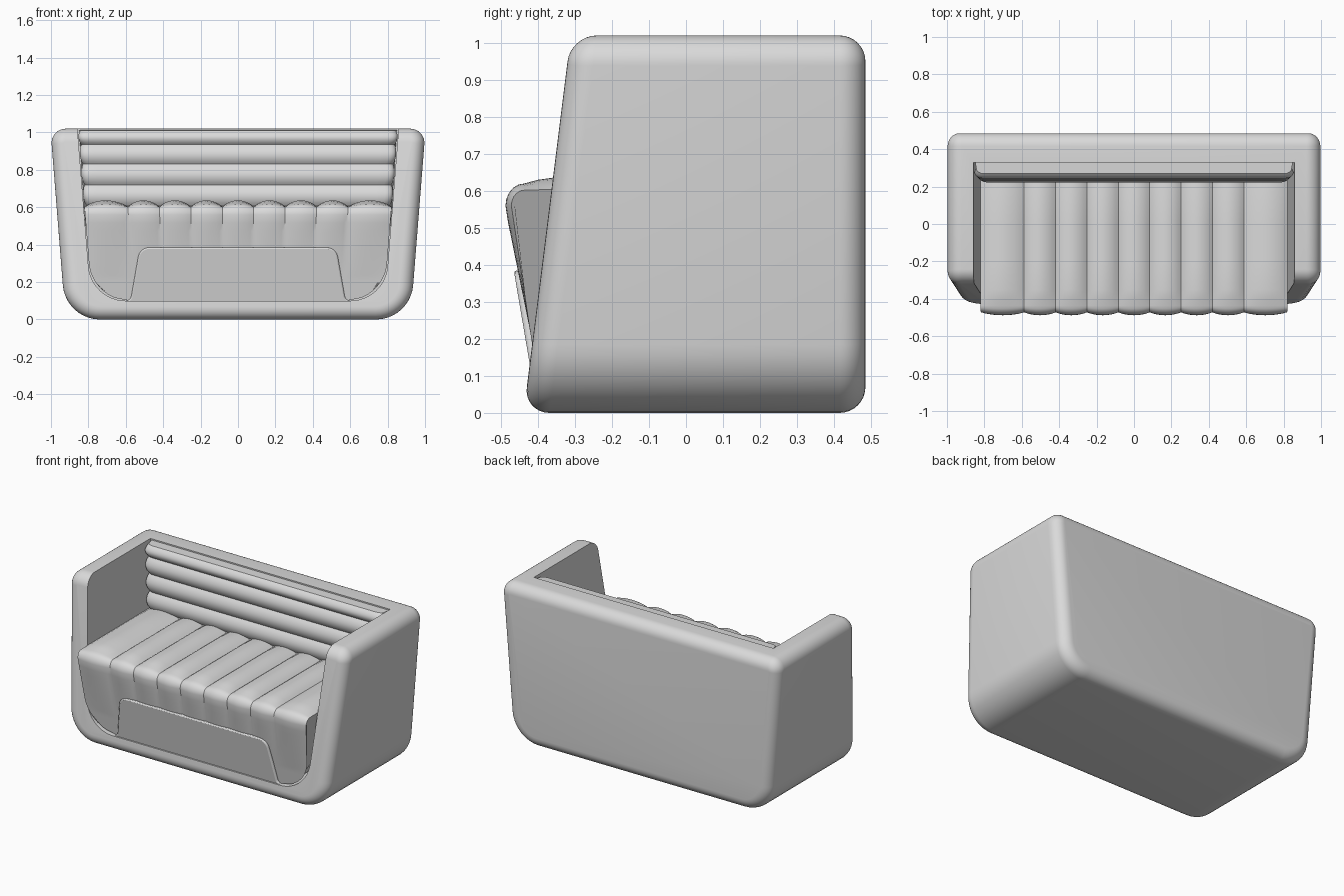
import bpy, bmesh, math
from mathutils import Vector

if "Cube" in bpy.data.objects:
    bpy.data.objects.remove(bpy.data.objects["Cube"])

mat = bpy.data.materials.new("light grey")
mat.diffuse_color = (0.7, 0.7, 0.7, 1)
mat.use_nodes = True
mat.node_tree.nodes["Principled BSDF"].inputs["Base Color"].default_value = mat.diffuse_color


def loft(name, rings):
    """Closed solid through a list of equal-length point loops."""
    bm = bmesh.new()
    vs = [[bm.verts.new(p) for p in r] for r in rings]
    n = len(vs[0])
    for a, b in zip(vs, vs[1:]):
        for i in range(n):
            j = (i + 1) % n
            bm.faces.new((a[i], a[j], b[j], b[i]))
    bm.faces.new(vs[0][::-1])
    bm.faces.new(vs[-1])
    bmesh.ops.recalc_face_normals(bm, faces=bm.faces)
    me = bpy.data.meshes.new(name)
    bm.to_mesh(me)
    bm.free()
    me.materials.append(mat)
    ob = bpy.data.objects.new(name, me)
    bpy.context.collection.objects.link(ob)
    return ob


def rounded(pts, radii, n=10):
    """2D polygon with filleted corners."""
    out = []
    m = len(pts)
    for i in range(m):
        p, a, b = Vector(pts[i]), Vector(pts[i - 1]), Vector(pts[(i + 1) % m])
        R = radii[i]
        if R <= 0:
            out.append(p)
            continue
        da, db = (a - p).normalized(), (b - p).normalized()
        half = math.acos(max(-1, min(1, da.dot(db)))) / 2
        c = p + (da + db).normalized() * R / math.sin(half)
        s, e = p + da * R / math.tan(half) - c, p + db * R / math.tan(half) - c
        a0 = math.atan2(s.y, s.x)
        d = math.atan2(e.y, e.x) - a0
        d = (d + math.pi) % (2 * math.pi) - math.pi
        out += [c + Vector((math.cos(a0 + d * k / n), math.sin(a0 + d * k / n))) * R
                for k in range(n + 1)]
    return out


def activate(ob):
    bpy.ops.object.select_all(action='DESELECT')
    ob.select_set(True)
    bpy.context.view_layer.objects.active = ob


def smooth(ob, deg=35):
    activate(ob)
    bpy.ops.object.shade_smooth_by_angle(angle=math.radians(deg))


def split(edges, n):
    """Subdivide a list of values, n steps per span."""
    return [a + (b - a) * k / n for a, b in zip(edges, edges[1:]) for k in range(n)] + [edges[-1]]


def wall(z):
    return 0.785 + 0.08 * (z - 0.1)


# Shell: tapered tub with a leaning front and all edges rounded
TOP, RB, SEG = 1.02, 0.07, 8


def outline(d):
    lo, hi = 0.922 - d, 1.003 - d
    return rounded([(-lo, d), (lo, d), (hi, TOP - d), (-hi, TOP - d)],
                   [0.2 - d, 0.2 - d, 0.076 - d, 0.076 - d])


front, back = [], []
for k in range(SEG + 1):
    a = math.pi / 2 * k / SEG
    prof, sh = outline(RB * (1 - math.sin(a))), RB * (1 - math.cos(a))
    front.append([(p.x, -0.439 + 0.125 * p.y + sh, p.y) for p in prof])
    back.append([(p.x, 0.485 - sh, p.y) for p in prof])
shell = loft("shell", front + back[::-1])

# Hollow the seat space out of the shell
cut = rounded([(-wall(0.1), 0.1), (wall(0.1), 0.1), (wall(1.2), 1.2), (-wall(1.2), 1.2)],
              [0.2, 0.2, 0, 0], 12)
cutter = loft("cutter", [[(p.x, y, p.y) for p in cut] for y in (-1, 0.33)])
cutter.hide_render = True
mod = shell.modifiers.new("hollow", 'BOOLEAN')
mod.operation, mod.solver, mod.object = 'DIFFERENCE', 'EXACT', cutter
activate(shell)
bpy.ops.object.modifier_apply(modifier=mod.name)
bpy.data.objects.remove(cutter)
smooth(shell)

# Front panel rising from the lower rim
half = [(0.525, 0.385), (0.575, 0.1), (0.66, 0.1), (0.66, 0.05)]
poly = half + [(-x, z) for x, z in half[::-1]]
rad = [0.06, 0.03, 0, 0]
pan = rounded(poly, rad + rad[::-1], 6)
panel = loft("front_panel", [[(p.x, -0.40 - 0.17 * p.y + t, p.y) for p in pan] for t in (0, 0.08)])
bev = panel.modifiers.new("soft_edge", 'BEVEL')
bev.width, bev.segments, bev.limit_method, bev.angle_limit = 0.008, 2, 'ANGLE', math.radians(60)
smooth(panel)

# Seat cushion: padded channels running front to back
STEP = 0.168
grooves = [(i - 3.5) * STEP for i in range(8)]
xs = split([-0.82] + grooves + [0.82], 10)


def lobe(x):
    a = abs(x)
    e = 3.5 * STEP
    s = math.cos(math.pi * a / STEP) if a < e else math.sin(math.pi * (a - e) / (0.82 - e))
    return abs(s) ** 0.8


def seat_width(z):
    r, h = 0.2, z - 0.1
    w = wall(z) - 0.004
    return w - (r - math.sqrt(max(0, r * r - (r - h) ** 2))) if h < r else w


rings = []
for x in xs:
    b, ring = lobe(x), []
    for z in split([0.1, 0.2, 0.3, 0.56], 6):                    # front face
        fade = max(0, min(1, (z - 0.22) / 0.3))
        ring.append((-0.388 - 0.15 * z - 0.016 * b * fade, z))
    for k in range(1, 6):                                        # rounded front edge
        a = math.pi / 2 * k / 5
        ring.append((-0.437 - (0.035 + 0.016 * b) * math.cos(a),
                     0.56 + (0.042 + 0.018 * b) * math.sin(a)))
    ring += [(-0.40, 0.603 + 0.027 * b), (-0.35, 0.604 + 0.033 * b)]
    ring += [(y, 0.604 + 0.033 * b) for y in (-0.2, 0, 0.15)]
    ring += [(0.3, 0.604 + 0.02 * b), (0.3, 0.1)]
    rings.append([(x / 0.82 * seat_width(z), y, z) for y, z in ring])
smooth(loft("seat_cushion", rings))

# Back cushion: padded channels running side to side
bands = [0.5, 0.61, 0.72, 0.83, 0.935, 1.01]
zs = split(bands, 8)
us = [-1, -0.995, -0.985, -0.97, -0.95] + [i / 10 for i in range(-9, 10)] + [0.95, 0.97, 0.985, 0.995, 1]
rings = []
for u in us:
    end = 0.03 * (1 - math.sqrt(max(0, 1 - max(0, (abs(u) - 0.95) / 0.05) ** 2)))
    ring = []
    for i, z in enumerate(zs):
        b = math.sin(math.pi * (i % 8) / 8) ** 0.8
        ring.append((u * (wall(z) - 0.014 + 0.012 * b), 0.24 + 0.07 * (z - 0.6) - 0.022 * b + end, z))
    w = wall(1.01) - 0.008
    ring += [(u * w, 0.335, 1.012), (u * wall(0.5), 0.335, 0.5)]
    rings.append(ring)
smooth(loft("back_cushion", rings))
